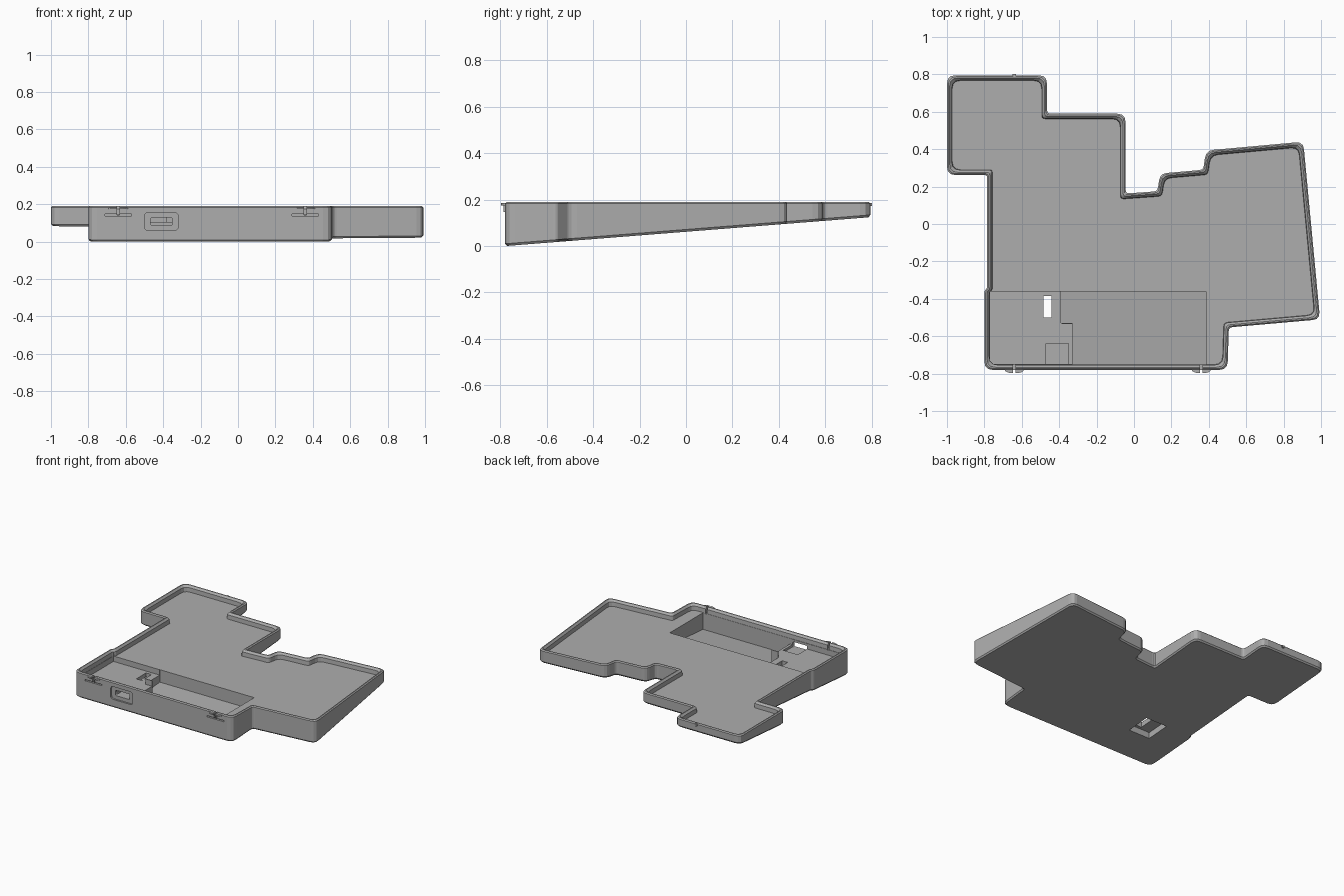
import bpy, bmesh, math
from mathutils import Vector

cube = bpy.data.objects.get("Cube")
if cube:
    bpy.data.objects.remove(cube)

mat = bpy.data.materials.new("plain grey")
mat.use_nodes = True
GREY = (0.42, 0.42, 0.42, 1)
mat.diffuse_color = GREY
mat.node_tree.nodes["Principled BSDF"].inputs["Base Color"].default_value = GREY

RIM, FLOOR = 0.19, 0.145


def underside(y):
    """Height of the sloping base."""
    return 0.079 * (y + 0.772)


def offset(pts, d):
    """Inset a counter-clockwise polygon by d, keeping mitred corners."""
    out = []
    for i, p in enumerate(pts):
        a = (p - pts[i - 1]).normalized()
        b = (pts[(i + 1) % len(pts)] - p).normalized()
        na, nb = Vector((-a.y, a.x)), Vector((-b.y, b.x))
        out.append(p + (na + nb) * d / (1 + na.dot(nb)))
    return out


def rounded(pts, radii, steps=3):
    """Round each corner with a short curve."""
    out = []
    for i, p in enumerate(pts):
        a = p + (pts[i - 1] - p).normalized() * radii[i]
        b = p + (pts[(i + 1) % len(pts)] - p).normalized() * radii[i]
        for k in range(steps + 1):
            t = k / steps
            out.append(a * (1 - t) ** 2 + p * 2 * t * (1 - t) + b * t * t)
    return out


def loft(name, rings):
    """Skin closed rings and cap both ends."""
    bm = bmesh.new()
    vs = [[bm.verts.new(c) for c in ring] for ring in rings]
    n = len(vs[0])
    for lo, hi in zip(vs, vs[1:]):
        for i in range(n):
            j = (i + 1) % n
            bm.faces.new((lo[i], lo[j], hi[j], hi[i]))
    bm.faces.new(vs[0][::-1])
    bm.faces.new(vs[-1])
    bmesh.ops.recalc_face_normals(bm, faces=bm.faces)
    mesh = bpy.data.meshes.new(name)
    bm.to_mesh(mesh)
    bm.free()
    mesh.materials.append(mat)
    ob = bpy.data.objects.new(name, mesh)
    bpy.context.collection.objects.link(ob)
    return ob


def prism(name, pts, bottom, top):
    """Upright prism; bottom and top are heights or functions of y."""
    def h(f, y):
        return f(y) if callable(f) else f
    return loft(name, [[(x, y, h(f, y)) for x, y in pts] for f in (bottom, top)])


def box(name, x0, x1, y0, y1, bottom, top):
    return prism(name, [(x0, y0), (x1, y0), (x1, y1), (x0, y1)], bottom, top)


# Case outline: x, y and corner radius
outline = [
    (-0.80, -0.78, 0.045), (0.50, -0.78, 0.045), (0.507, -0.553, 0.02),
    (0.995, -0.51, 0.04), (0.905, 0.44, 0.04), (0.385, 0.393, 0.04),
    (0.37, 0.29, 0.02), (0.14, 0.27, 0.035), (0.125, 0.175, 0.02),
    (-0.045, 0.163, 0.02), (-0.045, 0.59, 0.045), (-0.465, 0.59, 0.02),
    (-0.465, 0.795, 0.045), (-1.0, 0.795, 0.045), (-1.0, 0.262, 0.045),
    (-0.785, 0.262, 0.015), (-0.785, -0.34, 0.008), (-0.80, -0.36, 0.008)]
corners = [Vector(p[:2]) for p in outline]
radii = [p[2] for p in outline]


def ring(inset, height):
    flat = rounded(offset(corners, inset), radii)
    return [(p.x, p.y, height(p.y) if callable(height) else height) for p in flat]


# Wedge tray with chamfered base and rim
case = loft("case_tray", [
    ring(0.008, underside), ring(0, lambda y: underside(y) + 0.01),
    ring(0, RIM - 0.007), ring(0.007, RIM), ring(0.014, RIM),
    ring(0.026, RIM - 0.014), ring(0.028, FLOOR)])

cutters = []


def cut(ob):
    ob.hide_render = True
    cutters.append(ob)


# Battery pocket, stepped around the raised board shelf
cut(prism("pocket_cutter",
          [(-0.33, -0.75), (0.385, -0.75), (0.385, -0.36), (-0.39, -0.36),
           (-0.39, -0.53), (-0.33, -0.53)],
          lambda y: underside(y) + 0.02, 0.17))
cut(prism("shelf_cutter",
          [(-0.77, -0.749), (-0.325, -0.749), (-0.325, -0.535), (-0.385, -0.535),
           (-0.385, -0.361), (-0.77, -0.361)], 0.105, 0.171))
cut(box("connector_seat_cutter", -0.47, -0.35, -0.748, -0.64, 0.088, 0.15))

# Switch window and the recess beneath it
cut(box("switch_window_cutter", -0.485, -0.44, -0.50, -0.385, 0.03, 0.14))
cut(box("switch_recess_cutter", -0.57, -0.395, -0.52, -0.34, -0.05,
        lambda y: underside(y) + 0.045))


# Port: shallow rounded recess and a through slot
def port(name, cx, cz, hw, hh, r, y0, y1):
    pts = rounded([Vector((cx + sx * hw, cz + sz * hh)) for sx, sz in
                   ((-1, -1), (1, -1), (1, 1), (-1, 1))], [r] * 4)
    cut(loft(name, [[(p.x, y, p.y) for p in pts] for y in (y0, y1)]))


port("port_recess_cutter", -0.41, 0.108, 0.09, 0.047, 0.02, -0.85, -0.767)
port("port_slot_cutter", -0.41, 0.108, 0.058, 0.02, 0.008, -0.84, -0.74)

# Flexible latches: slot under the rim and a slit above it
for x in (-0.64, 0.36):
    cut(box("latch_slot_cutter", x - 0.07, x + 0.07, -0.83, -0.765, 0.138, 0.147))
    cut(box("latch_slit_cutter", x - 0.006, x + 0.006, -0.84, -0.74, 0.142, 0.25))
cut(box("rear_slit_cutter", -0.648, -0.632, 0.788, 0.85, 0.165, 0.25))

for c in cutters:
    mod = case.modifiers.new(c.name, "BOOLEAN")
    mod.operation, mod.solver, mod.object = "DIFFERENCE", "EXACT", c
bpy.context.view_layer.update()
baked = bpy.data.meshes.new_from_object(
    case.evaluated_get(bpy.context.evaluated_depsgraph_get()))
case.modifiers.clear()
case.data = baked
for c in cutters:
    bpy.data.objects.remove(c)

# Curved latch tabs on the front rim, one pair per latch
for i, x in enumerate((-0.64, 0.36)):
    for side, s in (("right", -1), ("left", 1)):
        arc = [(x + s * (0.007 + 0.045 * math.sin(t * math.pi / 8)),
                -0.778 - 0.02 * math.cos(t * math.pi / 8)) for t in range(5)]
        prism(f"latch_tab_{i + 1}_{side}", arc + [(x + s * 0.007, -0.772)],
              0.174, 0.184)
        box(f"latch_rib_{i + 1}_{side}", x + s * 0.01 - 0.004, x + s * 0.01 + 0.004,
            -0.786, -0.77, 0.147, 0.178)

# Small catch on the rear wall
box("rear_catch", -0.65, -0.63, 0.785, 0.802, 0.172, 0.184)
